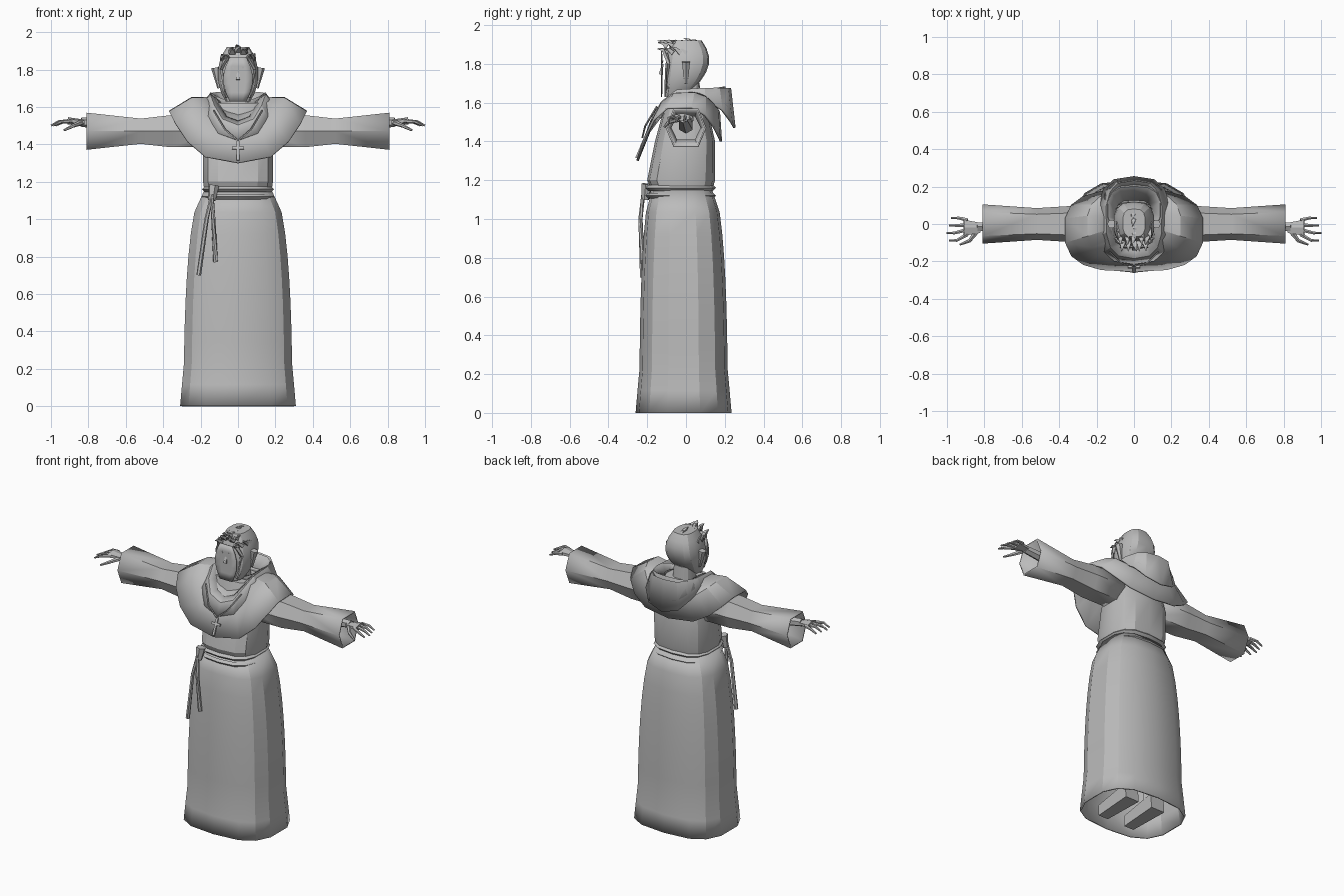
import bpy, bmesh, math, random
from mathutils import Vector

if "Cube" in bpy.data.objects:
    bpy.data.objects.remove(bpy.data.objects["Cube"])

GREY = (0.5, 0.5, 0.5, 1)
clay = bpy.data.materials.new("plain_grey")
clay.use_nodes = True
clay.diffuse_color = GREY
clay.node_tree.nodes["Principled BSDF"].inputs["Base Color"].default_value = GREY


def loft(name, rings, capped=False, thickness=0, closed=True):
    """Skin a list of point rings, optionally capped or thickened like cloth."""
    bm = bmesh.new()
    rows = [[bm.verts.new(point) for point in ring] for ring in rings]
    count = len(rows[0])
    for low, high in zip(rows, rows[1:]):
        for here in range(count if closed else count - 1):
            there = (here + 1) % count
            bm.faces.new((low[here], low[there], high[there], high[here]))
    if capped:
        bm.faces.new(rows[0])
        bm.faces.new(rows[-1])
    bmesh.ops.recalc_face_normals(bm, faces=bm.faces)
    mesh = bpy.data.meshes.new(name)
    bm.to_mesh(mesh)
    bm.free()
    mesh.materials.append(clay)
    part = bpy.data.objects.new(name, mesh)
    bpy.context.collection.objects.link(part)
    if thickness:
        cloth = part.modifiers.new("cloth", "SOLIDIFY")
        cloth.thickness = thickness
        cloth.offset = 0
    bpy.ops.object.select_all(action="DESELECT")
    part.select_set(True)
    bpy.context.view_layer.objects.active = part
    bpy.ops.object.shade_smooth_by_angle(angle=math.radians(25))


def squarish(value):
    return math.copysign(abs(value) ** 0.7, value)


def mix(start, end, amount):
    return start + (end - start) * amount


def ring(width, front, back, side_z, front_z=None, back_z=None, count=14):
    """Rounded-square ring around the body; it may dip at the front and back."""
    points = []
    for step in range(count):
        turn = math.tau * step / count
        across, along = squarish(math.sin(turn)), squarish(-math.cos(turn))
        end_z = front_z if along < 0 else back_z
        z = mix(side_z, end_z or side_z, math.cos(turn) ** 2)
        points.append((width * across, mix(front, back, (along + 1) / 2), z))
    return points


def tube(name, path, start_radius, end_radius, sides=6, flat=1):
    """Tapered tube along a path."""
    path = [Vector(point) for point in path]
    last = len(path) - 1
    rings = []
    for index, centre in enumerate(path):
        heading = path[min(index + 1, last)] - path[max(index - 1, 0)]
        frame = heading.to_track_quat("Z", "Y")
        radius = mix(start_radius, end_radius, index / last)
        turns = [math.tau * (side + 0.5) / sides for side in range(sides)]
        rings.append([centre + frame @ Vector((math.cos(turn), math.sin(turn) * flat, 0)) * radius
                      for turn in turns])
    loft(name, rings, capped=True)


def block(name, location, size, tilt):
    bpy.ops.mesh.primitive_cube_add(size=1, location=location, rotation=(tilt, 0, 0))
    part = bpy.context.object
    part.name = name
    part.scale = size
    part.data.materials.append(clay)


# Robe skirt: narrow waist, long bulge, flared open hem
skirt_rings = []
waist_height, steps = 1.15, 10
for step in range(steps + 1):
    height = step / steps
    bulge = math.sqrt(1 - height ** 2.5)
    flare = 0.02 * max(0, 1 - height * 5)
    skirt_rings.append(ring(mix(0.18, 0.29, bulge) + flare, mix(-0.17, -0.235, bulge) - flare,
                            mix(0.13, 0.21, bulge) + flare, waist_height * height))
loft("skirt", skirt_rings, thickness=0.01)

# Bodice
loft("torso", [ring(0.18, -0.17, 0.13, 1.13), ring(0.19, -0.2, 0.15, 1.2),
               ring(0.19, -0.16, 0.15, 1.4), ring(0.14, -0.1, 0.1, 1.62)], capped=True)

# Rope belt in two turns, with a knot and two hanging cords
for belt_z in (1.12, 1.16):
    rope = []
    for offset in (-1, 0, 1):
        width = 0.195 - 0.015 * abs(offset)
        rope.append(ring(width, -width - 0.015, width - 0.04, belt_z + 0.015 * offset))
    loft("belt_rope", rope)
tube("belt_knot", [(-0.13, -0.2, 1.18), (-0.14, -0.21, 1.1)], 0.03, 0.02)
for end_x, end_z in ((-0.21, 0.7), (-0.12, 0.77)):
    knee = Vector((mix(-0.14, end_x, 0.4), -0.235, 1))
    end = Vector((end_x, -0.225, end_z))
    tube("hanging_cord", [(-0.14, -0.22, 1.13), knee, end], 0.01, 0.013)

# Shoulder cape and the lowered hood around the neck
loft("cape", [ring(0.37, -0.25, 0.18, 1.58, 1.3, 1.4, count=18),
              ring(0.25, -0.19, 0.17, 1.65, 1.45, 1.55, count=18),
              ring(0.12, -0.1, 0.12, 1.65, 1.57, 1.62, count=18)], thickness=0.012)
loft("hood", [ring(0.19, -0.21, 0.25, 1.62, 1.42, 1.47),
              ring(0.15, -0.18, 0.23, 1.67, 1.5, 1.67),
              ring(0.1, -0.12, 0.16, 1.63, 1.53, 1.6)], thickness=0.012)
loft("hood_fold", [ring(0.16, -0.04, 0.24, 1.62, 1.6, 1.54),
                   ring(0.14, -0.04, 0.2, 1.67, 1.63, 1.68),
                   ring(0.1, -0.02, 0.13, 1.64, 1.62, 1.62)], thickness=0.01)

# Pendant cross and its cord, lying on the cape
block("cross_upright", (0, -0.235, 1.365), (0.014, 0.01, 0.11), -0.4)
block("cross_bar", (0, -0.23, 1.38), (0.064, 0.01, 0.014), -0.4)

# Head: full cranium, narrow jaw, flat front
loft("neck", [ring(0.07, -0.06, 0.08, 1.57), ring(0.06, -0.05, 0.07, 1.7)], capped=True)
head_rings = []
for step in range(8):
    rise = step / 7
    width = 0.11 * math.sqrt(math.sin(math.pi * mix(0.12, 0.9, rise)))
    head_rings.append(ring(width, -0.11 + 0.04 * rise ** 4, 0.12 * math.sin(2.4 * rise),
                           mix(1.63, 1.92, rise)))
loft("head", head_rings, capped=True)

# Face plate with a slight curve
face_rows = []
for step in range(6):
    rise = step / 5
    half = mix(0.045, 0.08, math.sin(math.pi * rise))
    face_rows.append([(half * side, -0.126 + 0.02 * half * abs(side), mix(1.63, 1.865, rise))
                      for side in (-1, -0.5, 0, 0.5, 1)])
loft("face", face_rows, thickness=0.005, closed=False)
tube("nose", [(0, -0.12, 1.8), (0, -0.13, 1.745)], 0.005, 0.015, sides=4)

# Spiky hair swept forward
random.seed(4)
for row in range(6):
    y = 0.07 - row / 30
    spread = mix(0.045, 0.08, math.sin(math.pi * (row + 1) / 7))
    for column in range(5):
        side = column / 2 - 1
        root = Vector((side * spread, y, 1.9 - 0.045 * side ** 2))
        tip = root + Vector((random.uniform(-0.015, 0.015), -0.05, random.uniform(0.015, 0.035)))
        middle = root.lerp(tip, 0.5) + Vector((0, 0, 0.008))
        tube("hair_spike", [root, middle, tip], 0.024, 0.001, sides=4, flat=0.7)

# Parts that repeat on both sides
for name_side, side in (("left", 1), ("right", -1)):
    def paired(name, path, *radii, **options):
        tube(name_side + "_" + name, [(side * x, y, z) for x, y, z in path], *radii, **options)

    paired("pendant_cord", [(0, -0.225, 1.42), (0.07, -0.21, 1.48), (0.13, -0.15, 1.58)],
           0.005, 0.005, sides=4)
    paired("brow", [(0.02, -0.125, 1.81), (0.06, -0.12, 1.815)], 0.007, 0.004, sides=4)
    paired("ear", [(0.1, 0, 1.7), (0.12, 0, 1.81)], 0.01, 0.024)
    paired("sideburn", [(0.06, -0.11, 1.87), (0.09, -0.09, 1.8), (0.06, -0.1, 1.65)],
           0.014, 0.008, sides=4)

    # Wide six-sided sleeve, open at the cuff
    sleeve = []
    for x, depth, height in ((0.12, 0.09, 0.09), (0.36, 0.09, 0.09),
                             (0.52, 0.08, 0.07), (0.81, 0.1, 0.105)):
        turns = [math.tau * corner / 6 for corner in range(6)]
        sleeve.append([(side * x, depth * squarish(math.cos(turn)),
                        1.47 + height * squarish(math.sin(turn))) for turn in turns])
    loft(name_side + "_sleeve", sleeve, thickness=0.01)

    # Hand with spread fingers and a drooping thumb
    paired("forearm", [(0.5, 0, 1.48), (0.84, -0.015, 1.52)], 0.04, 0.025)
    paired("palm", [(0.82, -0.02, 1.52), (0.91, -0.02, 1.525)], 0.03, 0.05, flat=0.4)
    for finger in range(4):
        y = 0.02 - finger / 40
        fan = y * 1.6
        reach = 1 - 0.012 * abs(finger - 2)
        paired("finger", [(0.89, y, 1.525), (reach - 0.04, fan, 1.52), (reach, fan, 1.5)],
               0.012, 0.005)
    paired("thumb", [(0.84, -0.04, 1.515), (0.88, -0.09, 1.5), (0.93, -0.11, 1.475)], 0.015, 0.006)

    # Legs and shoes inside the skirt
    paired("leg", [(0.1, 0.04, 0.05), (0.09, 0, 1.05)], 0.045, 0.07)
    paired("shoe", [(0.1, 0.1, 0.06), (0.1, -0.17, 0.04)], 0.07, 0.05, sides=4)
